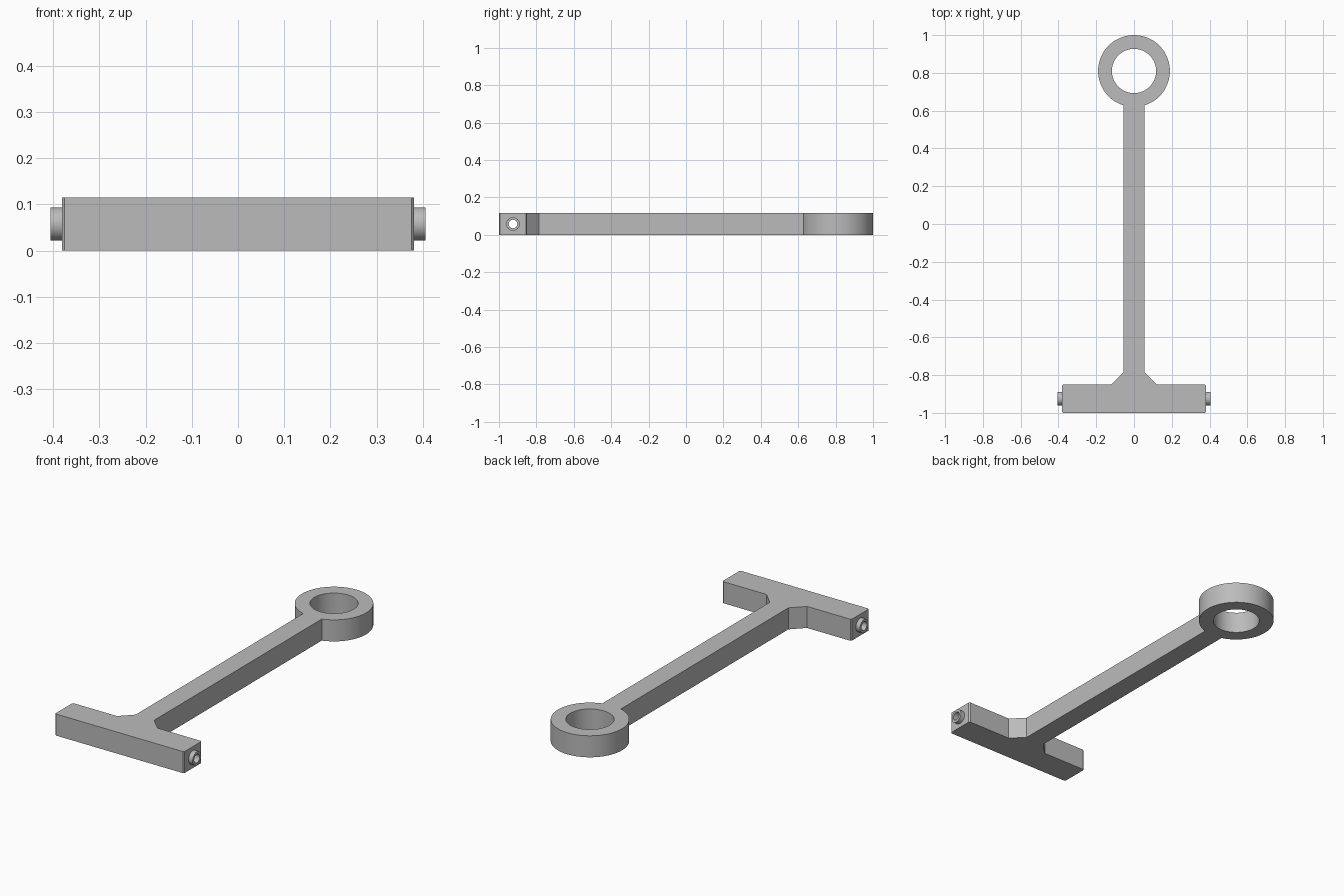
import bpy
import bmesh
from math import asin, cos, pi, sin
from mathutils import Matrix, Vector

cube = bpy.data.objects.get("Cube")
if cube:
    bpy.data.objects.remove(cube, do_unlink=True)

HEIGHT = 0.115
EYE_Y, EYE_R, EYE_HOLE = 0.81, 0.19, 0.117
STEM = 0.055                       # half width of the stem
BAR_X, BAR_FRONT, BAR_BACK = 0.381, -1.0, -0.85
BORE_Y, BORE_Z, BORE_R = -0.925, HEIGHT / 2, 0.023
BOSS_X, BOSS_R = 0.405, 0.036
EDGE = 0.006                       # chamfer on the bar ends

grey = bpy.data.materials.new("plain grey")
grey.use_nodes = True
colour = (0.5, 0.5, 0.5, 1)
grey.diffuse_color = colour
grey.node_tree.nodes["Principled BSDF"].inputs["Base Color"].default_value = colour


def make_object(name, bm):
    bmesh.ops.recalc_face_normals(bm, faces=bm.faces)
    mesh = bpy.data.meshes.new(name)
    bm.to_mesh(mesh)
    bm.free()
    mesh.materials.append(grey)
    obj = bpy.data.objects.new(name, mesh)
    bpy.context.collection.objects.link(obj)
    return obj


def select_only(obj):
    bpy.ops.object.select_all(action="DESELECT")
    obj.select_set(True)
    bpy.context.view_layer.objects.active = obj


def cylinder(name, radius, length, matrix, sides):
    bm = bmesh.new()
    bmesh.ops.create_cone(bm, cap_ends=True, segments=sides, radius1=radius,
                          radius2=radius, depth=length, matrix=matrix)
    return make_object(name, bm)


def cut(obj, cutter):
    cutter.hide_render = True
    mod = obj.modifiers.new("hole", "BOOLEAN")
    mod.operation = "DIFFERENCE"
    mod.solver = "EXACT"
    mod.object = cutter
    select_only(obj)
    bpy.ops.object.modifier_apply(modifier=mod.name)
    bpy.data.objects.remove(cutter, do_unlink=True)


def smooth(obj):
    select_only(obj)
    bpy.ops.object.shade_smooth_by_angle(angle=pi / 7)


# Arm outline: right half of the crossbar and stem, the eye arc, then the mirror
half = [(BAR_X - EDGE, BAR_FRONT), (BAR_X, BAR_FRONT + EDGE),
        (BAR_X, BAR_BACK - EDGE), (BAR_X - EDGE, BAR_BACK),
        (0.12, BAR_BACK), (STEM, -0.785)]
start = -pi / 2 + asin(STEM / EYE_R)
steps = 36
for i in range(steps):
    a = start + (pi / 2 - start) * i / steps
    half.append((EYE_R * cos(a), EYE_Y + EYE_R * sin(a)))
outline = half + [(0, EYE_Y + EYE_R)] + [(-x, y) for x, y in reversed(half)]

bm = bmesh.new()
base = bm.faces.new([bm.verts.new((x, y, 0)) for x, y in outline])
top = bmesh.ops.extrude_face_region(bm, geom=[base], use_keep_orig=True)
bmesh.ops.translate(bm, vec=Vector((0, 0, HEIGHT)),
                    verts=[g for g in top["geom"] if isinstance(g, bmesh.types.BMVert)])
arm = make_object("link_arm", bm)

# Eye hole and the bore running along the crossbar
along_x = Matrix.Rotation(pi / 2, 4, "Y")
cut(arm, cylinder("eye_cutter", EYE_HOLE, 1,
                  Matrix.Translation((0, EYE_Y, HEIGHT / 2)), 64))
cut(arm, cylinder("bore_cutter", BORE_R, 2,
                  Matrix.Translation((0, BORE_Y, BORE_Z)) @ along_x, 24))
smooth(arm)

# Hollow bosses on both ends of the crossbar
for side, name in ((1, "left_boss"), (-1, "right_boss")):
    length = BOSS_X - BAR_X + 0.005
    centre = Vector((side * (BOSS_X - length / 2), BORE_Y, BORE_Z))
    place = Matrix.Translation(centre) @ along_x
    boss = cylinder(name, BOSS_R, length, place, 24)
    cut(boss, cylinder("boss_cutter", BORE_R, 1, place, 24))
    smooth(boss)
